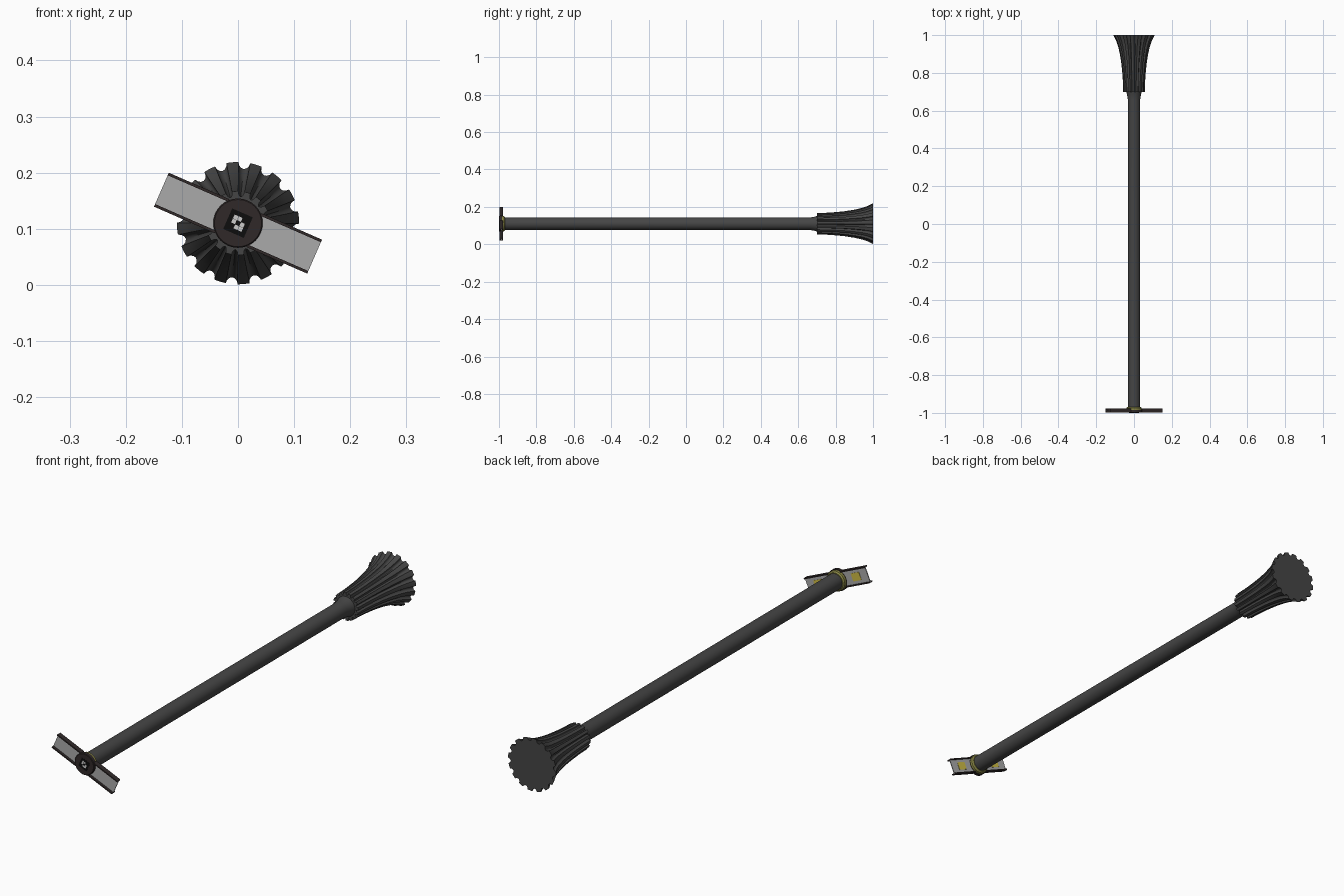
import bpy, bmesh, math
from mathutils import Matrix, Vector

if "Cube" in bpy.data.objects:
    bpy.data.objects.remove(bpy.data.objects["Cube"])

CZ = 0.11                                   # height of the shaft axis
TILT = Matrix.Translation((0, 0, CZ)) @ Matrix.Rotation(math.radians(23.6), 4, 'Y')


def mat(name, r, g, b):
    m = bpy.data.materials.new(name)
    m.diffuse_color = (r, g, b, 1)
    m.use_nodes = True
    m.node_tree.nodes["Principled BSDF"].inputs["Base Color"].default_value = m.diffuse_color
    return m


DARK = mat("dark_grey", 0.06, 0.06, 0.06)
BROWN = mat("dark_brown", 0.03, 0.022, 0.022)
PLATE = mat("plate_grey", 0.4, 0.4, 0.4)
OLIVE = mat("olive", 0.25, 0.24, 0.06)
YELLOW = mat("yellow", 0.62, 0.5, 0.06)
BLACK = mat("black", 0.004, 0.004, 0.004)
WHITE = mat("white", 0.8, 0.8, 0.8)


def finish(name, bm, material, matrix=None, smooth=None):
    bmesh.ops.recalc_face_normals(bm, faces=bm.faces)
    if matrix:
        bm.transform(matrix)
    me = bpy.data.meshes.new(name)
    bm.to_mesh(me)
    bm.free()
    me.materials.append(material)
    ob = bpy.data.objects.new(name, me)
    bpy.context.collection.objects.link(ob)
    if smooth:
        bpy.ops.object.select_all(action='DESELECT')
        ob.select_set(True)
        bpy.context.view_layer.objects.active = ob
        bpy.ops.object.shade_smooth_by_angle(angle=math.radians(smooth))
    return ob


def loft(name, rings, material, smooth=35):
    """Join closed rings of points and cap both ends."""
    bm = bmesh.new()
    vs = [[bm.verts.new(p) for p in ring] for ring in rings]
    n = len(vs[0])
    for a, b in zip(vs, vs[1:]):
        for i in range(n):
            bm.faces.new((a[i], a[(i + 1) % n], b[(i + 1) % n], b[i]))
    bm.faces.new(vs[0])
    bm.faces.new(vs[-1])
    return finish(name, bm, material, smooth=smooth)


def circle(y, r, n=32):
    return [(r * math.cos(2 * math.pi * i / n), y, CZ + r * math.sin(2 * math.pi * i / n))
            for i in range(n)]


def box(name, centre, size, material):
    """Box in the tilted frame of the crosspiece."""
    bm = bmesh.new()
    bmesh.ops.create_cube(bm, size=1)
    bm.transform(Matrix.Translation(centre) @ Matrix.Diagonal((*size, 1)))
    return finish(name, bm, material, TILT)


TEETH = 16


def fluted(y, r):
    """Round section with semicircular grooves."""
    pts = []
    step = 2 * math.pi / TEETH
    half = step * 0.25
    depth = 0.007 + 0.045 * r
    for k in range(TEETH):
        mid = math.radians(84) + k * step
        for j in range(7):                  # groove
            t = math.pi * j / 6
            pts.append((mid - half * math.cos(t), r - depth * math.sin(t)))
        for f in (0.33, 0.67):              # rib
            pts.append((mid + half + f * (step - 2 * half), r))
    return [(q * math.cos(a), y, CZ + q * math.sin(a)) for a, q in pts]


# shaft with a short flare into the grip
loft("shaft", [circle(y, r) for y, r in
               ((-0.985, 0.033), (0.66, 0.033), (0.685, 0.037), (0.705, 0.043))], DARK)

# flared fluted end
profile = ((0.70, 0.057), (0.75, 0.0585), (0.80, 0.062), (0.85, 0.067),
           (0.90, 0.075), (0.94, 0.084), (0.97, 0.094), (1.0, 0.109))
loft("fluted_end", [fluted(y, r) for y, r in profile], DARK)

# collar and hub behind and in front of the crosspiece
loft("collar", [circle(y, r) for y, r in ((-0.988, 0.041), (-0.973, 0.041), (-0.968, 0.036))], OLIVE)
loft("hub", [circle(y, r) for y, r in ((-0.984, 0.044), (-0.997, 0.044), (-0.999, 0.042))], BROWN)

# crosspiece: two plates, edge rails and rear pads
for side, s in (("left", -1), ("right", 1)):
    box(side + "_plate", (s * 0.09, -0.986, 0), (0.118, 0.004, 0.062), PLATE)
    box(side + "_rear_pad", (s * 0.093, -0.9835, 0), (0.04, 0.002, 0.032), YELLOW)
    for edge, e in (("upper", 1), ("lower", -1)):
        box(f"{side}_{edge}_rail", (s * 0.09, -0.988, e * 0.0305), (0.118, 0.02, 0.005), BROWN)

# square patterned tile on the hub
box("hub_tile", (0, -0.9988, 0), (0.04, 0.0014, 0.04), BLACK)
for i, (u, v) in enumerate(((-1, 1), (-1, 0), (0, 1), (0, -1), (1, -1), (1, 0))):
    box(f"tile_cell_{i}", (u * 0.008, -0.9993, v * 0.008), (0.0075, 0.0014, 0.0075), WHITE)
